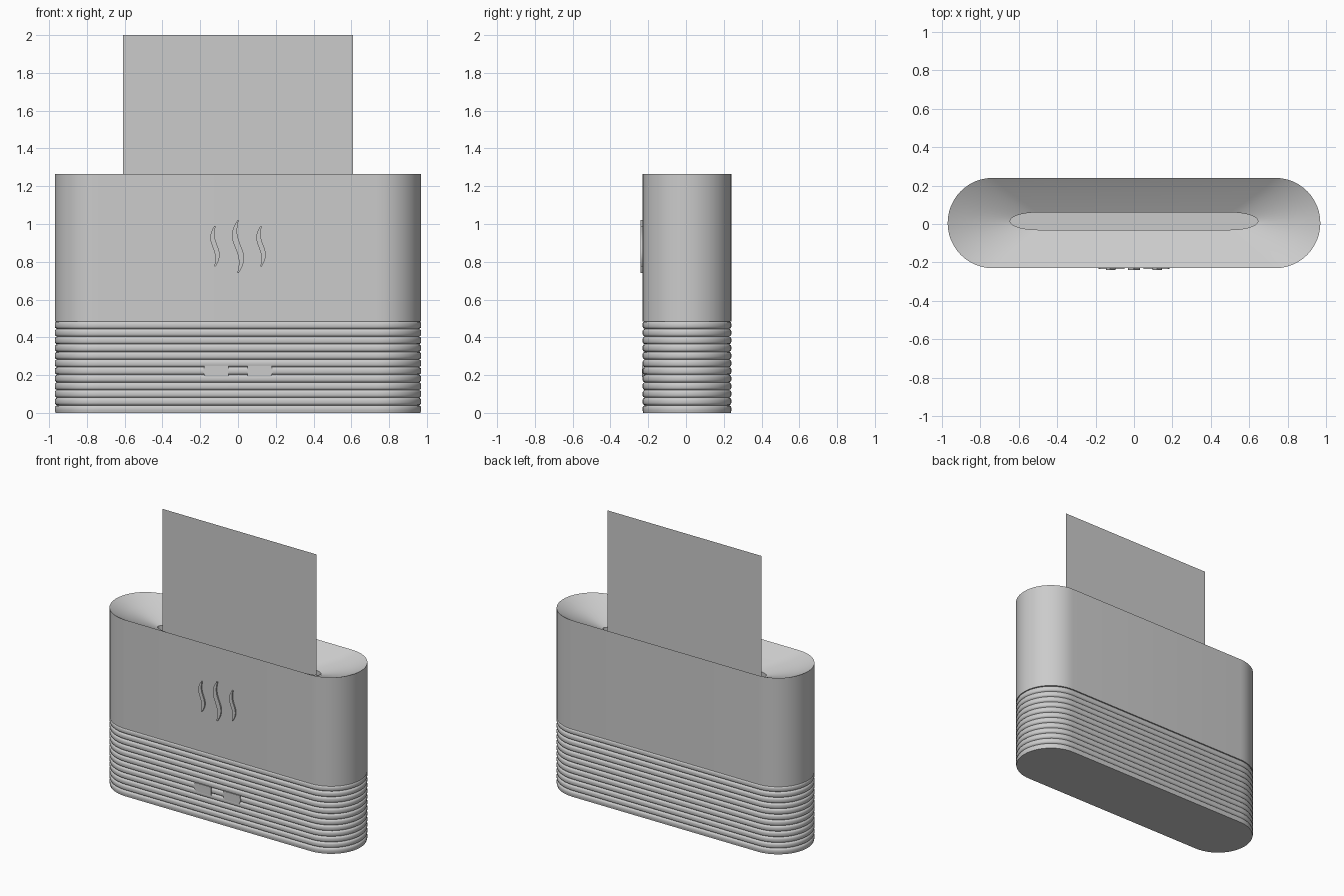
import bpy, bmesh, math

if "Cube" in bpy.data.objects:
    bpy.data.objects.remove(bpy.data.objects["Cube"])

CY = 0.005          # depth centre of the casing
SEG = 24            # segments per rounded end


def ring(z, flat, rx, ry, cy=CY):
    """Stadium outline: straight sides of half length flat, elliptical ends."""
    pts = []
    for side in (1, -1):
        for i in range(SEG + 1):
            a = -math.pi / 2 + math.pi * i / SEG
            pts.append((side * (flat + rx * math.cos(a)), cy + side * ry * math.sin(a), z))
    return pts


def finish(name, bm, angle=35):
    bmesh.ops.recalc_face_normals(bm, faces=bm.faces[:])
    me = bpy.data.meshes.new(name)
    bm.to_mesh(me)
    bm.free()
    me.shade_smooth()
    me.set_sharp_from_angle(angle=math.radians(angle))
    ob = bpy.data.objects.new(name, me)
    bpy.context.collection.objects.link(ob)
    return ob


def loft(name, rings, angle=35):
    """Skin a stack of equal outlines and cap both ends."""
    bm = bmesh.new()
    loops = [[bm.verts.new(p) for p in r] for r in rings]
    n = len(loops[0])
    for a, b in zip(loops, loops[1:]):
        for i in range(n):
            j = (i + 1) % n
            bm.faces.new((a[i], a[j], b[j], b[i]))
    bm.faces.new(loops[0])
    bm.faces.new(loops[-1])
    return finish(name, bm, angle)


def plate(name, outline, y_front, y_back):
    """Flat outline in x-z extruded backwards in y."""
    bm = bmesh.new()
    f = bm.faces.new([bm.verts.new((x, y_front, z)) for x, z in outline])
    ext = bmesh.ops.extrude_face_region(bm, geom=[f], use_keep_orig=True)
    for v in ext["geom"]:
        if isinstance(v, bmesh.types.BMVert):
            v.co.y = y_back
    return finish(name, bm)


FLAT, R = 0.735, 0.235

# Upper housing: straight wall, sloping funnel and recessed slot
loft("upper_housing", [
    ring(0.485, FLAT, R, R),
    ring(1.265, FLAT, R, R),
    ring(1.215, 0.66, 0.20, 0.165, 0.008),
    ring(1.15, 0.50, 0.145, 0.045, 0.015),
    ring(1.05, 0.50, 0.145, 0.045, 0.015),
])

# Ribbed base
RIBS, TOP = 12, 0.485
pitch = TOP / RIBS
profile = [(0.0, 0.011), (0.12, 0.003), (0.3, 0.0), (0.7, 0.0), (0.88, 0.003)]
rings = []
for k in range(RIBS):
    for t, inset in profile:
        if k == 0 and t == 0.0:
            inset = 0.003
        rings.append(ring((k + t) * pitch, FLAT, R - inset, R - inset))
rings.append(ring(TOP, FLAT, R - 0.011, R - 0.011))
loft("ribbed_base", rings, 40)

# Mist sheet rising from the slot
bm = bmesh.new()
bm.faces.new([bm.verts.new(p) for p in
              ((-0.61, 0.015, 1.05), (0.61, 0.015, 1.05), (0.61, 0.015, 2.0), (-0.61, 0.015, 2.0))])
finish("mist_sheet", bm)


# Raised wavy steam marks
def steam(name, cx, z0, z1, amp, width):
    n = 24
    left, right = [], []
    for i in range(n + 1):
        t = i / n
        x = cx + amp * math.sin(2 * math.pi * t)
        w = 0.003 + width * math.sin(math.pi * t) ** 0.8
        z = z0 + (z1 - z0) * t
        left.append((x - w, z))
        right.append((x + w, z))
    # lower half bends right, upper half bends left
    plate(name, left + right[::-1], -0.240, -0.226)


steam("steam_mark_left", -0.122, 0.775, 0.99, 0.013, 0.011)
steam("steam_mark_centre", 0.0, 0.74, 1.02, 0.018, 0.014)
steam("steam_mark_right", 0.122, 0.775, 0.99, 0.013, 0.011)

# Two pointed buttons on the base
for side, name in ((-1, "button_left"), (1, "button_right")):
    shape = [(0.05, 0.19), (0.172, 0.19), (0.185, 0.215), (0.178, 0.25), (0.05, 0.25)]
    plate(name, [(side * x, z) for x, z in shape], -0.234, -0.218)
